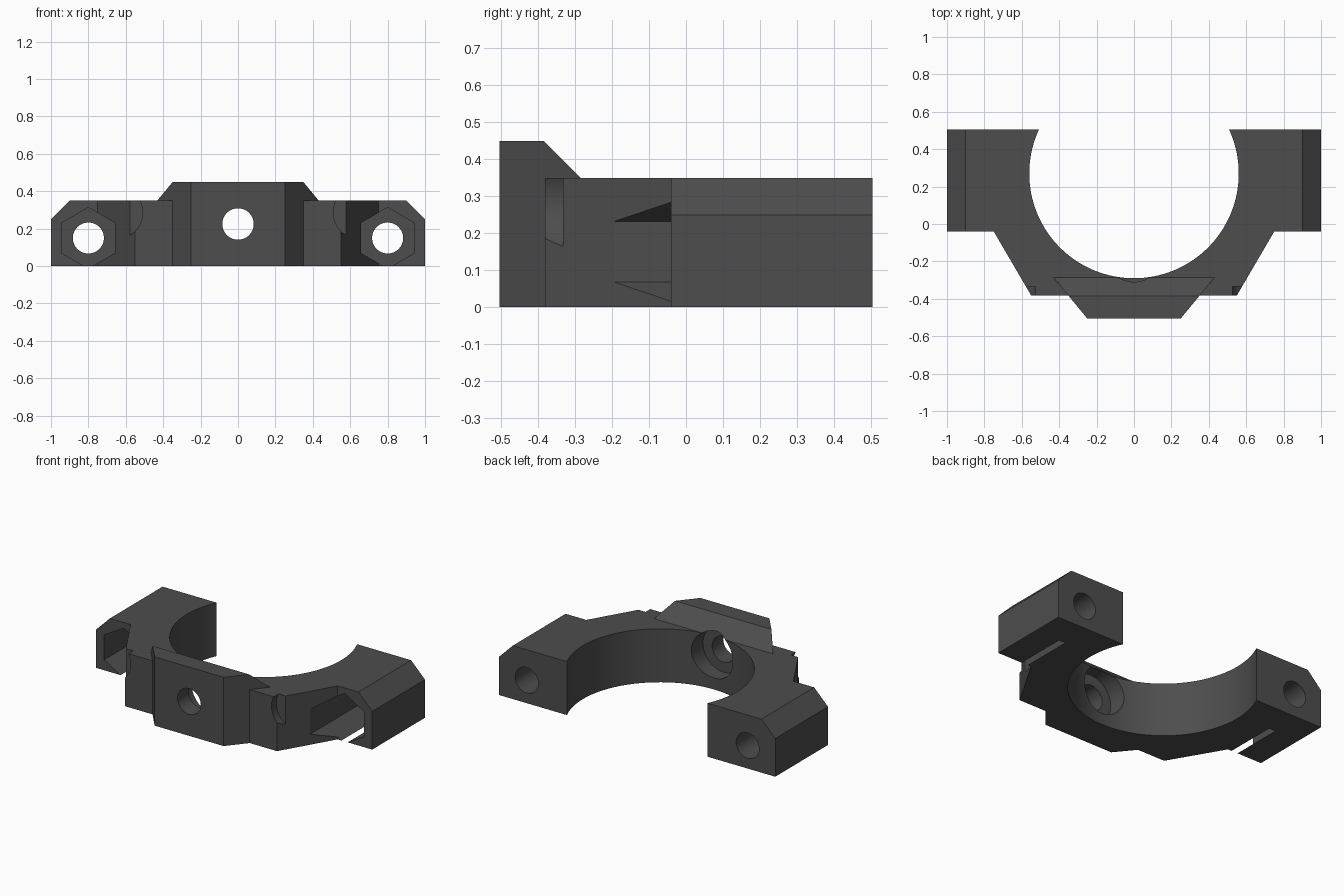
import bpy, math
from mathutils import Matrix

if "Cube" in bpy.data.objects:
    bpy.data.objects.remove(bpy.data.objects["Cube"])

grey = bpy.data.materials.new("dark grey plastic")
grey.diffuse_color = (0.075, 0.075, 0.075, 1)
grey.use_nodes = True
grey.node_tree.nodes["Principled BSDF"].inputs["Base Color"].default_value = grey.diffuse_color


def solid(name, ring_a, ring_b):
    """Closed solid between two matching rings of points."""
    n = len(ring_a)
    faces = [tuple(range(n)), tuple(range(2 * n - 1, n - 1, -1))]
    faces += [(i, n + i, n + (i + 1) % n, (i + 1) % n) for i in range(n)]
    mesh = bpy.data.meshes.new(name)
    mesh.from_pydata(ring_a + ring_b, [], faces)
    ob = bpy.data.objects.new(name, mesh)
    bpy.context.collection.objects.link(ob)
    bpy.context.view_layer.objects.active = ob
    bpy.ops.object.select_all(action='DESELECT')
    ob.select_set(True)
    bpy.ops.object.mode_set(mode='EDIT')
    bpy.ops.mesh.select_all(action='SELECT')
    bpy.ops.mesh.normals_make_consistent(inside=False)
    bpy.ops.object.mode_set(mode='OBJECT')
    return ob


def along_y(name, pts, y0, y1):
    return solid(name, [(x, y0, z) for x, z in pts], [(x, y1, z) for x, z in pts])


def along_z(name, pts, z0, z1):
    return solid(name, [(x, y, z0) for x, y in pts], [(x, y, z1) for x, y in pts])


def circle(cx, cy, r, n):
    """Regular polygon whose first corner points up."""
    return [(cx + r * math.sin(2 * math.pi * i / n),
             cy + r * math.cos(2 * math.pi * i / n)) for i in range(n)]


def combine(target, tool, operation='DIFFERENCE'):
    mod = target.modifiers.new("combine", 'BOOLEAN')
    mod.operation, mod.object, mod.solver = operation, tool, 'EXACT'
    bpy.context.view_layer.objects.active = target
    bpy.ops.object.modifier_apply(modifier=mod.name)
    bpy.data.objects.remove(tool, do_unlink=True)


# Main bracket: two end blocks joined by a tapered front bridge
half = [(0.55, -0.382), (0.75, -0.04), (1, -0.04), (1, 0.505)]
plan = half + [(-x, y) for x, y in reversed(half)]
clamp = along_z("clamp_bracket", plan, 0, 0.35)

# Raised front pad, widening backwards, with a sloped rear top edge
profile = [(-0.505, 0), (-0.505, 0.45), (-0.385, 0.45), (-0.28, 0.345), (-0.28, 0)]
sides = [[(s * (0.25 + 0.825 * (y + 0.505)), y, z) for y, z in profile] for s in (-1, 1)]
combine(clamp, solid("front_pad", *sides), 'UNION')

# Round bore, open at the back
combine(clamp, along_z("bore_cutter", circle(0, 0.27, 0.56, 128), -0.2, 0.7))

# Front screw hole with a counterbore from inside
combine(clamp, along_y("screw_cutter", circle(0, 0.225, 0.084, 48), -0.7, 0.1))
combine(clamp, along_y("counterbore_cutter", circle(0, 0.225, 0.15, 48), -0.39, 0.1))

for s in (-1, 1):
    # Outer top chamfer of the end block
    combine(clamp, along_y("chamfer_cutter",
                           [(s * 0.85, 0.4), (s * 1.1, 0.4), (s * 1.1, 0.15)], -0.3, 0.8))
    # Hexagonal nut pocket and bolt hole
    combine(clamp, along_y("nut_cutter", circle(s * 0.8, 0.15, 0.163, 6), -0.6, 0.3))
    combine(clamp, along_y("bolt_cutter", circle(s * 0.8, 0.15, 0.083, 48), -0.6, 0.8))
    # Curved relief at the corner of the bridge
    combine(clamp, along_y("relief_cutter", circle(s * 0.65, 0.285, 0.14, 48), -0.6, -0.333))

# Finish
clamp.data.materials.clear()
clamp.data.materials.append(grey)
for poly in clamp.data.polygons:
    poly.material_index = 0
bpy.ops.object.select_all(action='DESELECT')
clamp.select_set(True)
bpy.context.view_layer.objects.active = clamp
bpy.ops.object.shade_smooth_by_angle(angle=math.radians(25))
